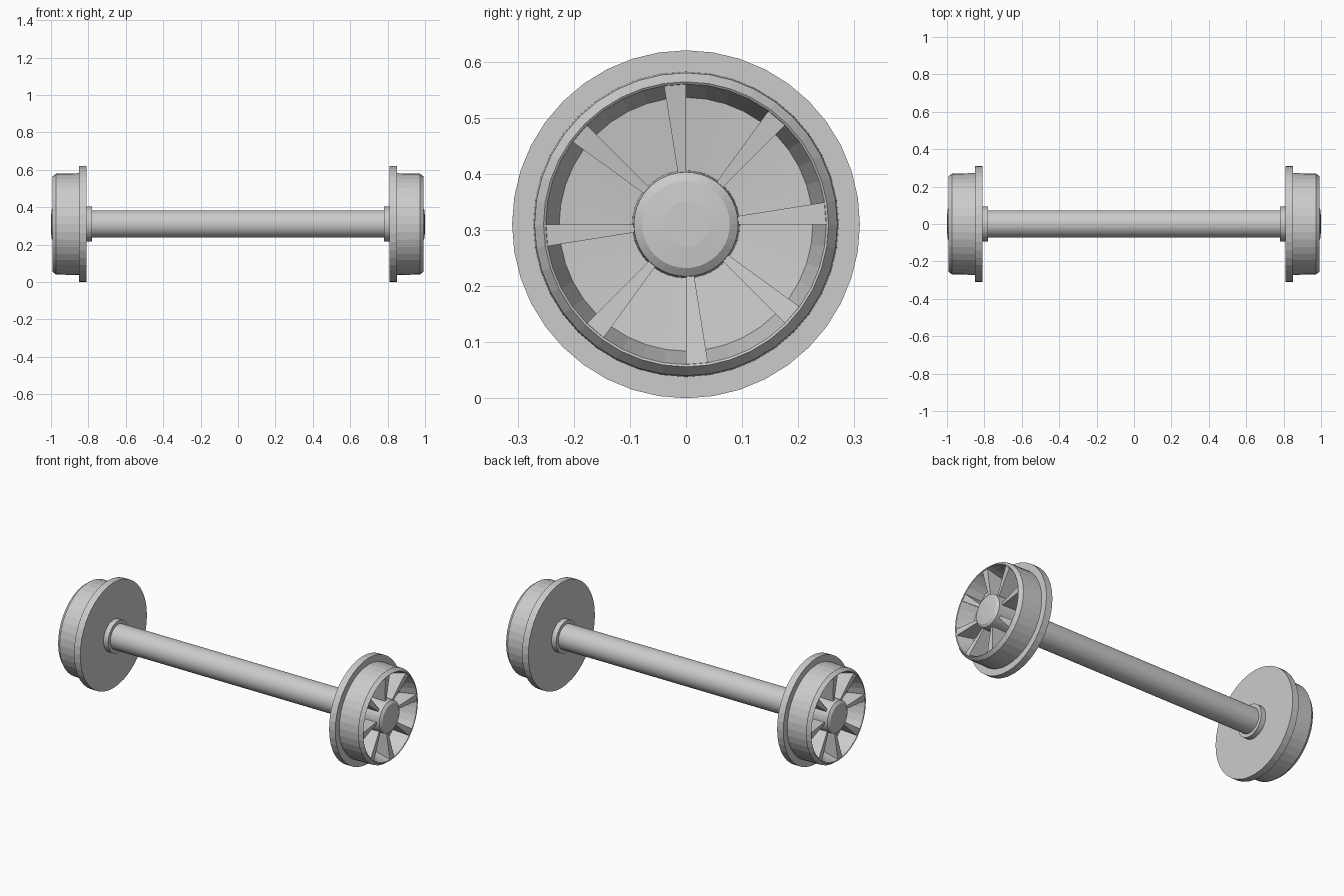
import bpy, bmesh
from math import pi, cos, sin
from mathutils import Matrix

if "Cube" in bpy.data.objects:
    bpy.data.objects.remove(bpy.data.objects["Cube"])

SEG = 40          # facets around every round part
STEP = 2 * pi / SEG
CZ = 0.31         # axle height


def point(x, r, a):
    return (x, r * cos(a), CZ + r * sin(a))


def finish(name, bm):
    bmesh.ops.recalc_face_normals(bm, faces=bm.faces)
    me = bpy.data.meshes.new(name)
    bm.to_mesh(me)
    bm.free()
    ob = bpy.data.objects.new(name, me)
    bpy.context.collection.objects.link(ob)
    return ob


def lathe(name, profile):
    """Turn an (x, r) profile around the axle line and cap both ends."""
    bm = bmesh.new()
    rings = [[bm.verts.new(point(x, r, i * STEP)) for i in range(SEG)]
             for x, r in profile]
    for a, b in zip(rings, rings[1:]):
        for i in range(SEG):
            j = (i + 1) % SEG
            bm.faces.new((a[i], a[j], b[j], b[i]))
    bm.faces.new(rings[0])
    bm.faces.new(rings[-1])
    return finish(name, bm)


def spokes(name):
    """Eight wedge spokes, each one facet wide, leaning in towards the hub."""
    bm = bmesh.new()
    section = [(0.875, 0.09), (0.965, 0.09), (0.988, 0.25), (0.875, 0.25)]
    for k in range(8):
        a = k * pi / 4
        s0 = [bm.verts.new(point(x, r, a)) for x, r in section]
        s1 = [bm.verts.new(point(x, r, a + STEP)) for x, r in section]
        bm.faces.new(s0)
        bm.faces.new(s1)
        for i in range(4):
            j = (i + 1) % 4
            bm.faces.new((s0[i], s0[j], s1[j], s1[i]))
    return finish(name, bm)


# Wheel: flat back, flange, tread, chamfered rim, dished recess, hub
wheel_profile = [
    (0.81, 0.09), (0.81, 0.31), (0.85, 0.31), (0.85, 0.272),
    (0.972, 0.27), (0.993, 0.254), (0.99, 0.25),
    (0.895, 0.226), (0.88, 0.096),
    (0.985, 0.093), (0.996, 0.078), (1.0, 0.04),
]
parts = [
    lathe("right_wheel", wheel_profile),
    spokes("right_spokes"),
    lathe("right_collar", [(0.78, 0.07), (0.78, 0.093), (0.815, 0.093)]),
]

# Opposite wheel is the same one turned half way round
for ob in parts:
    twin = ob.copy()
    twin.data = ob.data.copy()
    twin.name = ob.name.replace("right", "left")
    twin.data.transform(Matrix.Rotation(pi, 4, 'Z'))
    bpy.context.collection.objects.link(twin)

# Axle
axle = lathe("axle", [(-0.8, 0.073), (0.8, 0.073)])
bpy.ops.object.select_all(action='DESELECT')
axle.select_set(True)
bpy.context.view_layer.objects.active = axle
bpy.ops.object.shade_smooth_by_angle()
